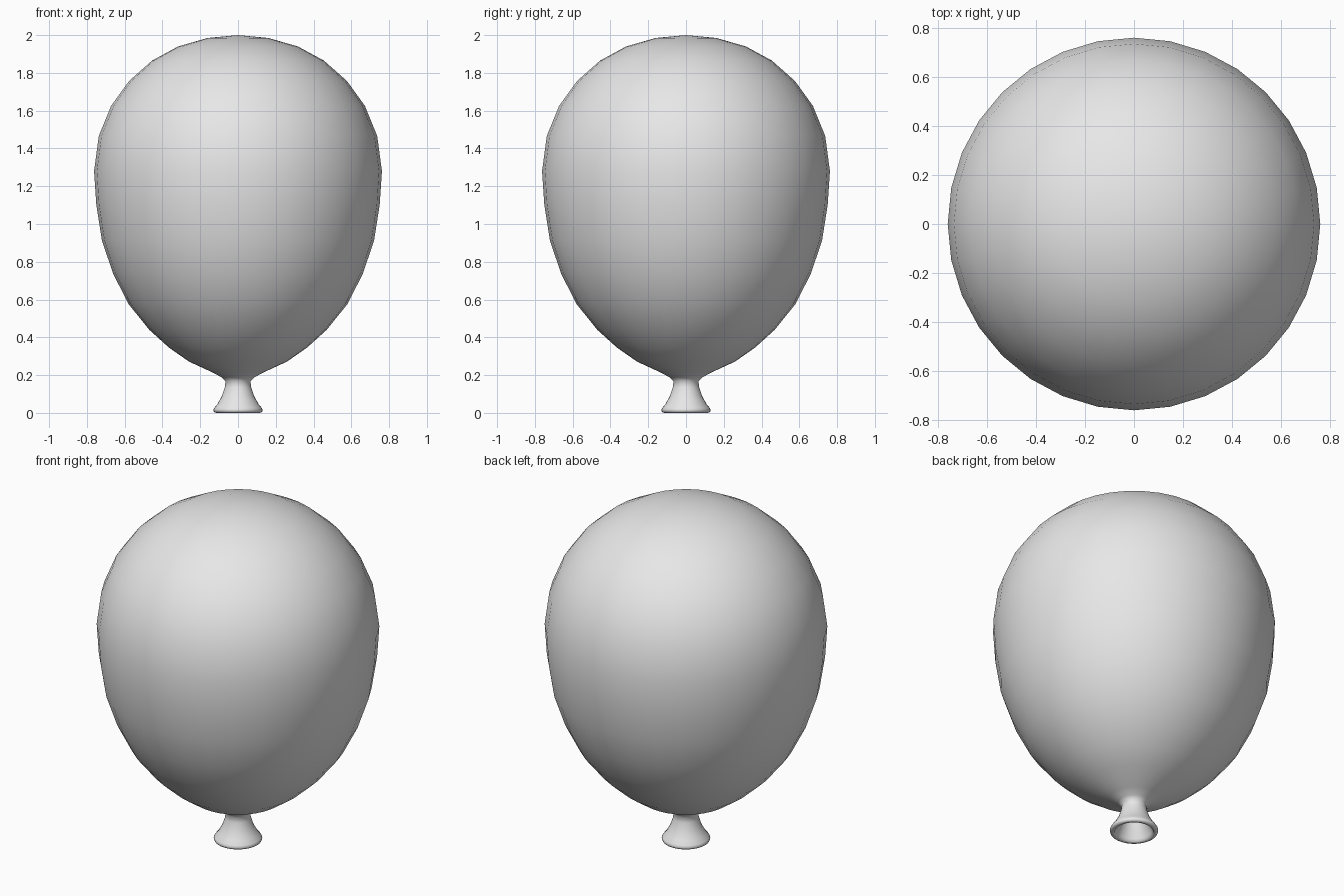
import bpy
import bmesh
import math

cube = bpy.data.objects.get("Cube")
if cube:
    bpy.data.objects.remove(cube, do_unlink=True)

SIDES = 32

# Single rubber colour
rubber = bpy.data.materials.new("grey_rubber")
rubber.use_nodes = True
grey = (0.8, 0.8, 0.8, 1.0)
rubber.diffuse_color = grey
rubber.node_tree.nodes["Principled BSDF"].inputs["Base Color"].default_value = grey


def lathe(name, profile):
    """Spin a (radius, height) profile around z into a smooth object."""
    bm = bmesh.new()
    verts = [bm.verts.new((r, 0, z)) for r, z in profile]
    edges = [bm.edges.new(pair) for pair in zip(verts, verts[1:])]
    bmesh.ops.spin(bm, geom=verts + edges, cent=(0, 0, 0), axis=(0, 0, 1),
                   angle=math.tau, steps=SIDES)
    bmesh.ops.remove_doubles(bm, verts=bm.verts, dist=0.0005)
    bmesh.ops.recalc_face_normals(bm, faces=bm.faces)
    for face in bm.faces:
        face.smooth = True
    mesh = bpy.data.meshes.new(name)
    bm.to_mesh(mesh)
    bm.free()
    mesh.materials.append(rubber)
    obj = bpy.data.objects.new(name, mesh)
    bpy.context.collection.objects.link(obj)
    return obj


# Inflated body, from the crown down to the pinched neck
body = [(0, 2.0), (0.16, 1.985), (0.317, 1.94), (0.455, 1.865),
        (0.577, 1.757), (0.672, 1.625), (0.737, 1.466), (0.762, 1.28),
        (0.75, 1.1), (0.72, 0.91), (0.66, 0.735), (0.58, 0.577),
        (0.47, 0.44), (0.365, 0.345), (0.26, 0.272), (0.13, 0.212),
        (0.085, 0.187), (0.066, 0.168)]

# Flared nozzle with a rolled lip
nozzle = [(0.07, 0.135), (0.085, 0.09), (0.108, 0.048), (0.126, 0.026),
          (0.131, 0.015), (0.127, 0.004), (0.115, 0.0), (0.104, 0.004)]

# Hollow inside of the nozzle
hollow = [(0.098, 0.018), (0.083, 0.05), (0.066, 0.09), (0.052, 0.135), (0, 0.15)]

lathe("balloon", body + nozzle + hollow)
